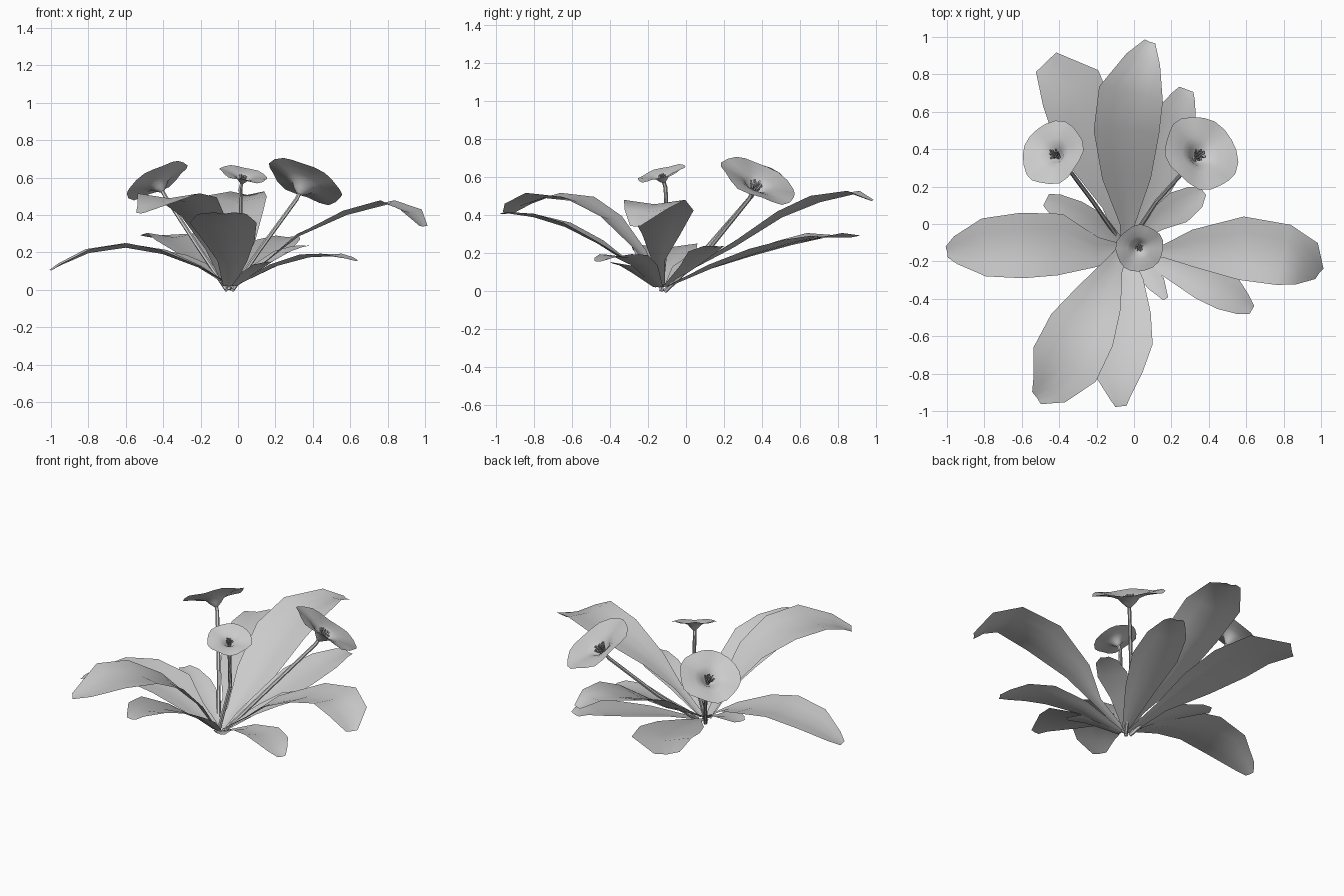
import bpy, math, random
from mathutils import Vector

if "Cube" in bpy.data.objects:
    bpy.data.objects.remove(bpy.data.objects["Cube"])

random.seed(4)


def make(name, verts, faces, angle=40):
    me = bpy.data.meshes.new(name)
    me.from_pydata([tuple(v) for v in verts], [], faces)
    me.update()
    ob = bpy.data.objects.new(name, me)
    bpy.context.collection.objects.link(ob)
    bpy.ops.object.select_all(action='DESELECT')
    ob.select_set(True)
    bpy.context.view_layer.objects.active = ob
    bpy.ops.object.shade_smooth_by_angle(angle=math.radians(angle))
    return ob


# Leaf: sheet swept along a midrib of (x, y, z, half width), shallow V section
def leaf(name, path, fold=0.14):
    pts = [Vector(p[:3]) for p in path]
    verts, faces = [], []
    cols = (-1, -0.5, 0, 0.5, 1)
    last = len(pts) - 1
    for i, p in enumerate(pts):
        t = pts[min(i + 1, last)] - pts[max(i - 1, 0)]
        side = Vector((t.y, -t.x, 0)).normalized()
        up = side.cross(t).normalized()
        w = path[i][3]
        for u in cols:
            verts.append(p + side * u * w + up * (abs(u) - 0.4) * w * fold)
    n = len(cols)
    for i in range(last):
        for j in range(n - 1):
            a = i * n + j
            faces.append((a, a + 1, a + n + 1, a + n))
    make(name, verts, faces)


# Tapered stem along a bent path
def tube(name, pts, r0, r1, sides=6):
    pts = [Vector(p) for p in pts]
    verts, faces = [], []
    last = len(pts) - 1
    for i, p in enumerate(pts):
        t = (pts[min(i + 1, last)] - pts[max(i - 1, 0)]).normalized()
        q = t.to_track_quat('Z', 'Y')
        r = r0 + (r1 - r0) * i / last
        for k in range(sides):
            a = math.tau * k / sides
            verts.append(p + q @ Vector((r * math.cos(a), r * math.sin(a), 0)))
    for i in range(last):
        for k in range(sides):
            a, b = i * sides + k, i * sides + (k + 1) % sides
            faces.append((a, b, b + sides, a + sides))
    faces.append(tuple(range(last * sides, (last + 1) * sides)))
    make(name, verts, faces)


# Flower: flared funnel, its stem and a cluster of stamens
def flower(name, rim, normal, R, foot, bend):
    n = Vector(normal).normalized()
    q = n.to_track_quat('Z', 'Y')
    base = Vector(rim) - n * R * 0.4
    prof = [(0.06, 0), (0.2, 0.13), (0.3, 0.25), (0.5, 0.33), (0.78, 0.38), (1, 0.41)]
    seg = 20
    verts, faces = [], []
    for r, h in prof:
        for k in range(seg):
            a = math.tau * k / seg
            wave = r * r * 0.035 * math.sin(5 * a)
            rr = R * r * (1 + 0.03 * r * math.cos(5 * a + 1))
            verts.append(base + q @ Vector((rr * math.cos(a), rr * math.sin(a), R * (h + wave))))
    for i in range(len(prof) - 1):
        for k in range(seg):
            a, b = i * seg + k, i * seg + (k + 1) % seg
            faces.append((a, b, b + seg, a + seg))
    make(name + "_petals", verts, faces, 60)
    tube(name + "_stem", [foot, bend, base - n * 0.03, base + n * 0.02], 0.012, 0.010)

    # stamens: thin filaments ending in small diamond anthers
    verts, faces = [], []
    for k in range(16):
        a = k * 2.4
        r = R * 0.17 * math.sqrt((k + 0.5) / 16)
        top = base + q @ Vector((r * math.cos(a), r * math.sin(a), R * random.uniform(0.25, 0.36)))
        low = base + q @ Vector((0.3 * r * math.cos(a), 0.3 * r * math.sin(a), R * 0.04))
        s = R * 0.032
        o = len(verts)
        x, y, z = (q @ Vector(v) * s for v in ((1, 0, 0), (0, 1, 0), (0, 0, 1)))
        verts += [top + x, top + y, top - x, top - y, top + z, low]
        for j in range(4):
            faces.append((o + j, o + (j + 1) % 4, o + 4))
            faces.append((o + (j + 1) % 4, o + j, o + 5))
    make(name + "_stamens", verts, faces)


# Large leaves
leaf("leaf_left", [(-.05, -.13, .03, .02), (-.2, -.15, .12, .08), (-.4, -.11, .2, .165),
                   (-.6, -.115, .235, .175), (-.8, -.125, .205, .155),
                   (-.95, -.14, .135, .075), (-1, -.15, .105, .03)])
leaf("leaf_right", [(-.02, -.13, .03, .02), (.16, -.145, .16, .035), (.32, -.13, .29, .1),
                    (.58, -.13, .41, .17), (.8, -.165, .465, .165),
                    (.92, -.21, .42, .125), (.99, -.265, .34, .035)])
leaf("leaf_back", [(-.04, -.12, .03, .03), (-.035, 0, .1, .04), (-.04, .25, .24, .13),
                   (-.04, .5, .4, .175), (-.015, .7, .48, .175),
                   (.05, .88, .515, .095), (.085, .975, .475, .03)], 0.2)
leaf("leaf_back_left", [(-.06, -.12, .02, .02), (-.12, .1, .11, .05), (-.2, .34, .19, .14),
                        (-.27, .55, .25, .18), (-.34, .73, .29, .175),
                        (-.47, .865, .285, .075)])
leaf("leaf_back_right", [(-.02, -.1, .02, .02), (.08, .15, .13, .09), (.16, .38, .21, .14),
                         (.22, .56, .26, .12), (.265, .68, .285, .065), (.28, .72, .28, .04)])
leaf("leaf_front", [(-.05, -.14, .02, .03), (-.03, -.3, .15, .08), (-.05, -.46, .255, .14),
                    (-.08, -.63, .345, .18), (-.085, -.8, .395, .13),
                    (-.075, -.93, .41, .055), (-.07, -.975, .405, .03)])
leaf("leaf_front_left", [(-.06, -.14, .03, .03), (-.12, -.24, .21, .06), (-.19, -.4, .385, .13),
                         (-.28, -.57, .48, .185), (-.37, -.75, .5, .19),
                         (-.45, -.88, .45, .11), (-.52, -.93, .41, .04)])

# Smaller leaves
leaf("leaf_low_right", [(-.02, -.14, .02, .02), (.2, -.22, .13, .075), (.38, -.3, .18, .11),
                        (.5, -.37, .185, .1), (.58, -.43, .17, .06), (.63, -.46, .155, .025)])
leaf("leaf_small_right", [(-.02, -.1, .03, .02), (.12, .02, .13, .06), (.24, .09, .2, .09),
                          (.33, .145, .23, .065), (.37, .175, .235, .025)])
leaf("leaf_small_left", [(-.06, -.11, .03, .02), (-.2, -.02, .13, .08), (-.32, .045, .18, .085),
                         (-.42, .105, .205, .06), (-.47, .13, .21, .035)])
leaf("leaf_small_front", [(-.02, -.16, .02, .02), (.06, -.25, .09, .05),
                          (.12, -.32, .13, .05), (.17, -.4, .15, .015)])

# Three flowers
flower("flower_left", (-.435, .38, .585), (-.45, .33, .83), .18, (-.06, -.11, 0), (-.22, .12, .24))
flower("flower_right", (.36, .38, .58), (.4, .4, .82), .212, (-.03, -.11, 0), (.12, .12, .22))
flower("flower_front", (.03, -.13, .618), (.2, -.28, .94), .13, (-.05, -.13, 0), (.015, -.1, .3))
